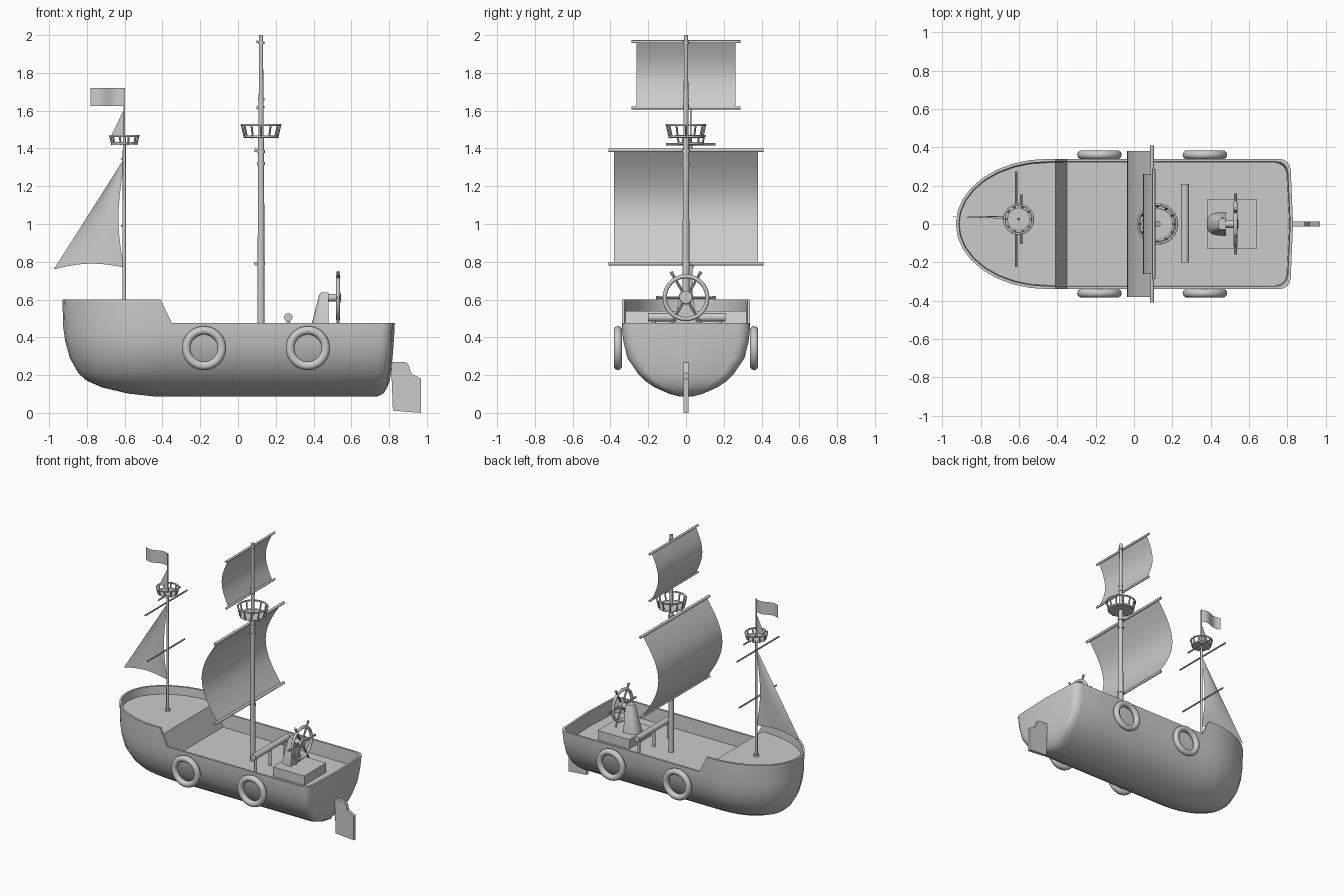
import bpy, bmesh, math
from math import sin, cos, pi
from mathutils import Vector

if "Cube" in bpy.data.objects:
    bpy.data.objects.remove(bpy.data.objects["Cube"])


def make(name, verts, faces, smooth=True):
    me = bpy.data.meshes.new(name)
    me.from_pydata([tuple(v) for v in verts], [], faces)
    ob = bpy.data.objects.new(name, me)
    bpy.context.collection.objects.link(ob)
    if smooth:
        bpy.ops.object.select_all(action='DESELECT')
        ob.select_set(True)
        bpy.context.view_layer.objects.active = ob
        bpy.ops.object.shade_smooth_by_angle(angle=math.radians(35))
    return ob


def fix_normals(ob):
    bm = bmesh.new()
    bm.from_mesh(ob.data)
    bmesh.ops.recalc_face_normals(bm, faces=bm.faces)
    bm.to_mesh(ob.data)
    bm.free()


def loft(name, rings, cap_end=True, extra=()):
    n = len(rings[0])
    faces = [tuple(reversed(range(n)))]
    for k in range(len(rings) - 1):
        for i in range(n):
            j = (i + 1) % n
            faces.append((k*n + i, k*n + j, k*n + n + j, k*n + n + i))
    if cap_end:
        faces.append(tuple(range((len(rings) - 1)*n, len(rings)*n)))
    ob = make(name, [v for r in rings for v in r], faces + list(extra))
    fix_normals(ob)
    return ob


def rod(name, p, q, r1, r2=None, seg=12):
    p, q = Vector(p), Vector(q)
    rot = (q - p).to_track_quat('Z', 'Y')
    return loft(name, [[c + rot @ Vector((r*cos(2*pi*i/seg), r*sin(2*pi*i/seg), 0))
                        for i in range(seg)]
                       for c, r in ((p, r1), (q, r1 if r2 is None else r2))])


def ring(name, loc, R, r, rot=(0, 0, 0), seg=32):
    bpy.ops.mesh.primitive_torus_add(location=loc, rotation=rot, major_radius=R, minor_radius=r,
                                     major_segments=seg, minor_segments=10)
    ob = bpy.context.object
    ob.name = name
    bpy.ops.object.shade_smooth()
    return ob


def sheet(name, fn, nu, nv):
    verts = [fn(i/nu, j/nv) for j in range(nv + 1) for i in range(nu + 1)]
    w = nu + 1
    return make(name, verts, [(j*w + i, j*w + i + 1, j*w + w + i + 1, j*w + w + i)
                              for j in range(nv) for i in range(nu)])


def box(name, lo, hi):
    return loft(name, [[(lo[0], lo[1], z), (hi[0], lo[1], z), (hi[0], hi[1], z), (lo[0], hi[1], z)]
                       for z in (lo[2], hi[2])])


# Hull: stacked plan outlines, raised bow rim, inner walls and stepped deck
def step(x, hi, lo):
    t = min(max((x + 0.41)/0.06, 0), 1)
    return hi + (lo - hi)*t


def outline(bow, stern, w, z):
    xs = max(-0.45, bow + 0.3)
    half = [(xs - (xs - bow)*cos(a*pi/16), w*sin(a*pi/16)) for a in range(9)]
    half += [(xs + d, w) for d in (0.04, 0.10)]
    half += [(x, w) for x in (0.1, 0.5)]
    r = min(0.06, w*0.8)
    half += [(stern - 0.012 - r + r*sin(a*pi/8), w - r + r*cos(a*pi/8)) for a in range(5)]
    half.append((stern, 0))
    pts = half + [(x, -y) for x, y in half[-2:0:-1]]
    return [(x, y, z(x) if callable(z) else z) for x, y in pts]


levels = [(-0.45, 0.74, 0.04, 0.088), (-0.58, 0.77, 0.09, 0.102), (-0.72, 0.79, 0.165, 0.135),
          (-0.80, 0.803, 0.217, 0.17), (-0.845, 0.81, 0.256, 0.21), (-0.89, 0.818, 0.31, 0.29),
          (-0.915, 0.825, 0.332, 0.38), (-0.925, 0.829, 0.339, 0.45),
          (-0.93, 0.83, 0.34, lambda x: step(x, 0.60, 0.475)),
          (-0.915, 0.815, 0.325, lambda x: step(x, 0.60, 0.475)),
          (-0.912, 0.81, 0.32, lambda x: step(x, 0.54, 0.37))]
rings = [outline(*l) for l in levels]
n = len(rings[0])
b = (len(rings) - 1)*n
deck = [(b + i, b + i + 1, b + (n - i - 1), b + (n - i) % n) for i in range(1, n//2 - 1)]
deck += [(b, b + 1, b + n - 1), (b + n//2 - 1, b + n//2, b + n//2 + 1)]
loft("hull", rings, False, deck)

# Life rings on both sides
for s in (-1, 1):
    for x in (-0.18, 0.37):
        ring("life_ring", (x, s*0.361, 0.343), 0.094, 0.0225, (pi/2, 0, 0), 40)

# Rudder
prof = [(0.82, 0.012), (0.97, 0.0), (0.97, 0.18), (0.915, 0.21), (0.905, 0.25), (0.89, 0.268),
        (0.81, 0.27)]
loft("rudder", [[(x, y, z) for x, z in prof] for y in (-0.012, 0.012)])


# Masts
M, F, FY = 0.122, -0.602, 0.025
rod("main_mast_lower", (M, 0, 0.37), (M, 0, 1.46), 0.019, 0.016, 16)
rod("main_mast_upper", (M, 0, 1.46), (M, 0, 2.0), 0.013, 0.011, 16)
for z in (0.79, 1.32, 1.385):
    rod("main_mast_collar", (M, 0, z - 0.008), (M, 0, z + 0.008), 0.022, seg=16)
for z in (1.62, 1.66, 1.96):
    rod("topmast_collar", (M, 0, z - 0.006), (M, 0, z + 0.006), 0.017, seg=16)
rod("fore_mast", (F, FY, 0.54), (F, FY, 1.46), 0.010, 0.008)
rod("fore_mast_foot", (F, FY, 0.54), (F, FY, 0.555), 0.018)
rod("flag_pole", (F, FY, 1.46), (F, FY, 1.72), 0.005)


# Crow's nests: floor, two hoops and leaning posts
def nest(name, x, y, z0, z1, r0, r1, count):
    rod(name + "_floor", (x, y, z0), (x, y, z0 + 0.012), r0, seg=24)
    ring(name + "_floor_hoop", (x, y, z0 + 0.008), r0, 0.007)
    ring(name + "_rail", (x, y, z1 - 0.006), r1, 0.006)
    for i in range(count):
        c, s = cos(2*pi*i/count), sin(2*pi*i/count)
        rod(name + "_post", (x + r0*c, y + r0*s, z0), (x + r1*c, y + r1*s, z1 - 0.004), 0.0055, seg=8)


nest("main_nest", M, 0, 1.455, 1.53, 0.086, 0.102, 12)
nest("fore_nest", F, FY, 1.42, 1.472, 0.064, 0.075, 10)

# Square sails with yards
for nm, z0, z1, hw, yard, bulge in (("main", 0.79, 1.39, 0.38, 0.41, 0.13),
                                   ("top", 1.615, 1.965, 0.262, 0.288, 0.055)):
    x0 = 0.094 if nm == "main" else 0.103
    sheet(nm + "_sail", lambda u, v: (x0 - bulge*sin(pi*v), hw*(2*u - 1), z0 + (z1 - z0)*v), 4, 18)
    for z in (z0, z1):
        rod(nm + "_yard", (x0, -yard, z), (x0, yard, z), 0.010 if nm == "main" else 0.008)

# Thin fore yards
for x, z, h in ((-0.615, 1.345, 0.25), (-0.615, 0.99, 0.22), (-0.588, 1.422, 0.13)):
    rod("fore_yard", (x, FY - h, z), (x, FY + h, z), 0.006, seg=8)


# Triangular jib, small top jib and flag
def jib(u, v):
    xl = -0.975 + 0.368*v
    xr = -0.602 - 0.038*sin(pi*v)*(1 - 0.4*v)
    xr = max(xr, xl)
    return (xl + (xr - xl)*u, FY + 0.014*(1 - v)*(1 - u) + 0.012*sin(pi*u)*sin(pi*v),
            0.76 + 0.58*v + (0.01*u + 0.025*sin(pi*u))*(1 - v))


sheet("jib_sail", jib, 10, 16)
make("top_jib", [(-0.672, FY, 1.465), (-0.602, FY, 1.47), (-0.602, FY, 1.61)], [(0, 1, 2)], False)
sheet("flag", lambda u, v: (F - 0.178*u, FY + 0.013*sin(2*pi*u), 1.625 + 0.095*v), 14, 1)

# Rail bench behind the main mast
rod("bench_bar", (0.266, -0.2, 0.506), (0.266, 0.208, 0.506), 0.022, seg=16).scale = (1, 1, 1)
for y in (-0.17, 0, 0.18):
    rod("bench_post", (0.266, y, 0.37), (0.266, y, 0.5), 0.01)

# Helm: platform, pedestal, axle and wheel
box("helm_platform", (0.38, -0.13, 0.37), (0.642, 0.13, 0.44))


def d_ring(d, w, z):
    pts = [(-pi/2 + pi*i/12) for i in range(13)]
    return [(0.48 - d*abs(cos(a))**0.6, w*math.copysign(abs(sin(a))**0.7, a), z) for a in pts]


loft("helm_pedestal", [d_ring(0.098, 0.06, 0.44), d_ring(0.05, 0.037, 0.625), d_ring(0.04, 0.03, 0.637)])
W, H = 0.53, 0.61
rod("wheel_axle", (0.46, 0, H), (0.545, 0, H), 0.02, seg=16)
ring("wheel_rim", (W, 0, H), 0.113, 0.011, (0, pi/2, 0), 40)
ring("wheel_hub", (W, 0, H), 0.024, 0.012, (0, pi/2, 0), 20)
for i in range(6):
    c, s = cos(i*pi/3), sin(i*pi/3)
    rod("wheel_spoke", (W, 0, H), (W, 0.12*c, H + 0.12*s), 0.007, seg=8)
    rod("wheel_handle", (W, 0.115*c, H + 0.115*s), (W, 0.158*c, H + 0.158*s), 0.006, 0.009, 8)
